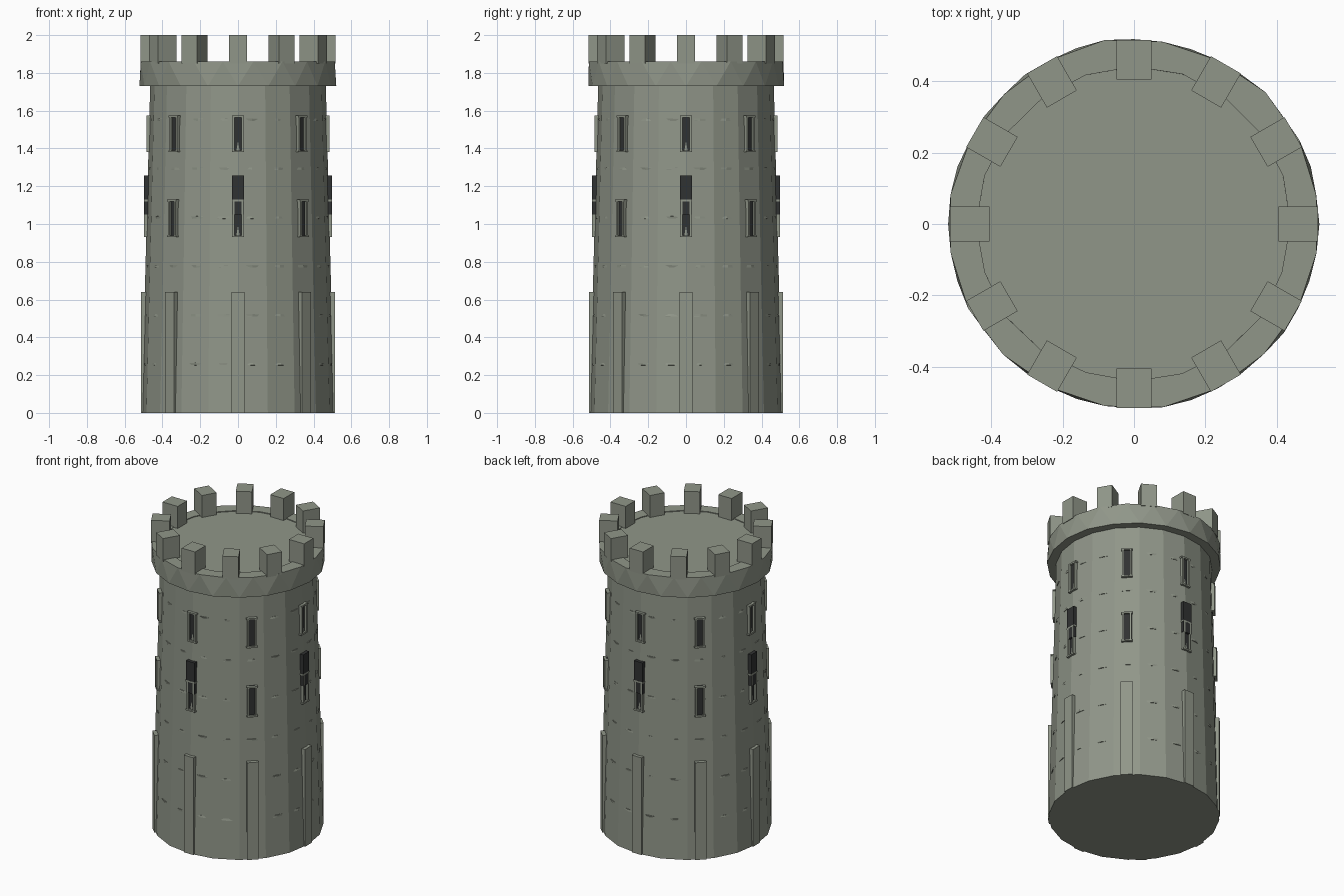
import bpy, bmesh, math, random
from mathutils import Matrix

random.seed(4)
if "Cube" in bpy.data.objects:
    bpy.data.objects.remove(bpy.data.objects["Cube"], do_unlink=True)

SIDES = 20
STEP = 2 * math.pi / SIDES


def material(name, rgb):
    m = bpy.data.materials.new(name)
    m.use_nodes = True
    m.diffuse_color = (*rgb, 1)
    bsdf = m.node_tree.nodes["Principled BSDF"]
    bsdf.inputs["Base Color"].default_value = (*rgb, 1)
    bsdf.inputs["Roughness"].default_value = 0.9
    return m


stone = material("grey_green_stone", (0.28, 0.305, 0.25))
dark = material("dark_opening", (0.03, 0.032, 0.032))


def finish(name, bm, mat):
    bmesh.ops.recalc_face_normals(bm, faces=bm.faces)
    me = bpy.data.meshes.new(name)
    bm.to_mesh(me)
    bm.free()
    me.materials.append(mat)
    ob = bpy.data.objects.new(name, me)
    bpy.context.collection.objects.link(ob)
    return ob


def lathe(name, profile, mat, closed=False, wobble=0.0):
    """Faceted solid of revolution; profile points are (radius, z, turn)."""
    bm = bmesh.new()
    rings = []
    for r, z, turn in profile:
        ring = []
        for i in range(SIDES):
            a = (i + turn) * STEP
            rr = r + random.uniform(-wobble, wobble)
            ring.append(bm.verts.new((rr * math.cos(a), rr * math.sin(a), z)))
        rings.append(ring)
    pairs = list(zip(rings, rings[1:]))
    if closed:
        pairs.append((rings[-1], rings[0]))
    else:
        bm.faces.new(rings[0])
        bm.faces.new(rings[-1])
    for lo, hi in pairs:
        for i in range(SIDES):
            j = (i + 1) % SIDES
            bm.faces.new((lo[i], lo[j], hi[i]))
            bm.faces.new((lo[j], hi[j], hi[i]))
    return finish(name, bm, mat)


def blocks(name, mat, count, parts):
    """Repeat boxes around the axis; parts are (r0, r1, side, width, z0, z1)."""
    bm = bmesh.new()
    for k in range(count):
        turn = Matrix.Rotation(2 * math.pi * k / count, 4, "Z")
        for r0, r1, side, width, z0, z1 in parts:
            place = Matrix.Translation(((r0 + r1) / 2, side, (z0 + z1) / 2))
            size = Matrix.Diagonal((r1 - r0, width, z1 - z0, 1))
            bmesh.ops.create_cube(bm, size=1, matrix=turn @ place @ size)
    return finish(name, bm, mat)


def wall_radius(z):
    return 0.51 - 0.026 * z


# Tapered wall
lathe("tower_wall", [(0.51, 0, 0), (wall_radius(1.8), 1.8, 0)], stone)

# Thin stone courses that just break the wall surface
for n in range(1, 7):
    z = n * 0.2586
    r = wall_radius(z)
    lathe(f"stone_course_{n}",
          [(r - 0.03, z - 0.01, 0.5), (r - 0.002, z - 0.006, 0.5),
           (r - 0.002, z + 0.006, 0.5), (r - 0.03, z + 0.01, 0.5)],
          stone, closed=True, wobble=0.002)

# Overhanging parapet ring and the roof deck inside it
lathe("parapet_ring",
      [(0.44, 1.73, 0), (0.519, 1.73, 0), (0.519, 1.86, 0.5), (0.44, 1.86, 0)],
      stone, closed=True, wobble=0.004)
lathe("roof_deck", [(0.445, 1.78, 0), (0.445, 1.855, 0)], stone)

# Twelve battlements
blocks("battlements", stone, 12, [(0.405, 0.516, 0, 0.097, 1.85, 2.0)])

# Eight flat buttresses
blocks("buttresses", stone, 8, [(0.45, 0.513, 0, 0.07, 0, 0.64)])

# Two rows of framed arrow slits
for row, z0, z1 in (("lower", 0.93, 1.13), ("upper", 1.38, 1.575)):
    r = wall_radius((z0 + z1) / 2)
    out = r + 0.014
    blocks(f"{row}_arrow_slits", dark, 8, [(r - 0.04, r + 0.001, 0, 0.036, z0, z1)])
    blocks(f"{row}_slit_frames", stone, 8,
           [(r - 0.04, out, s * 0.023, 0.011, z0, z1) for s in (-1, 1)]
           + [(r - 0.04, out, 0, 0.066, z - 0.005, z + 0.005)
              for z in (z0 + 0.005, z1 - 0.005)])

# Four dark windows
blocks("windows", dark, 4, [(0.44, 0.497, 0, 0.062, 1.05, 1.257)])
